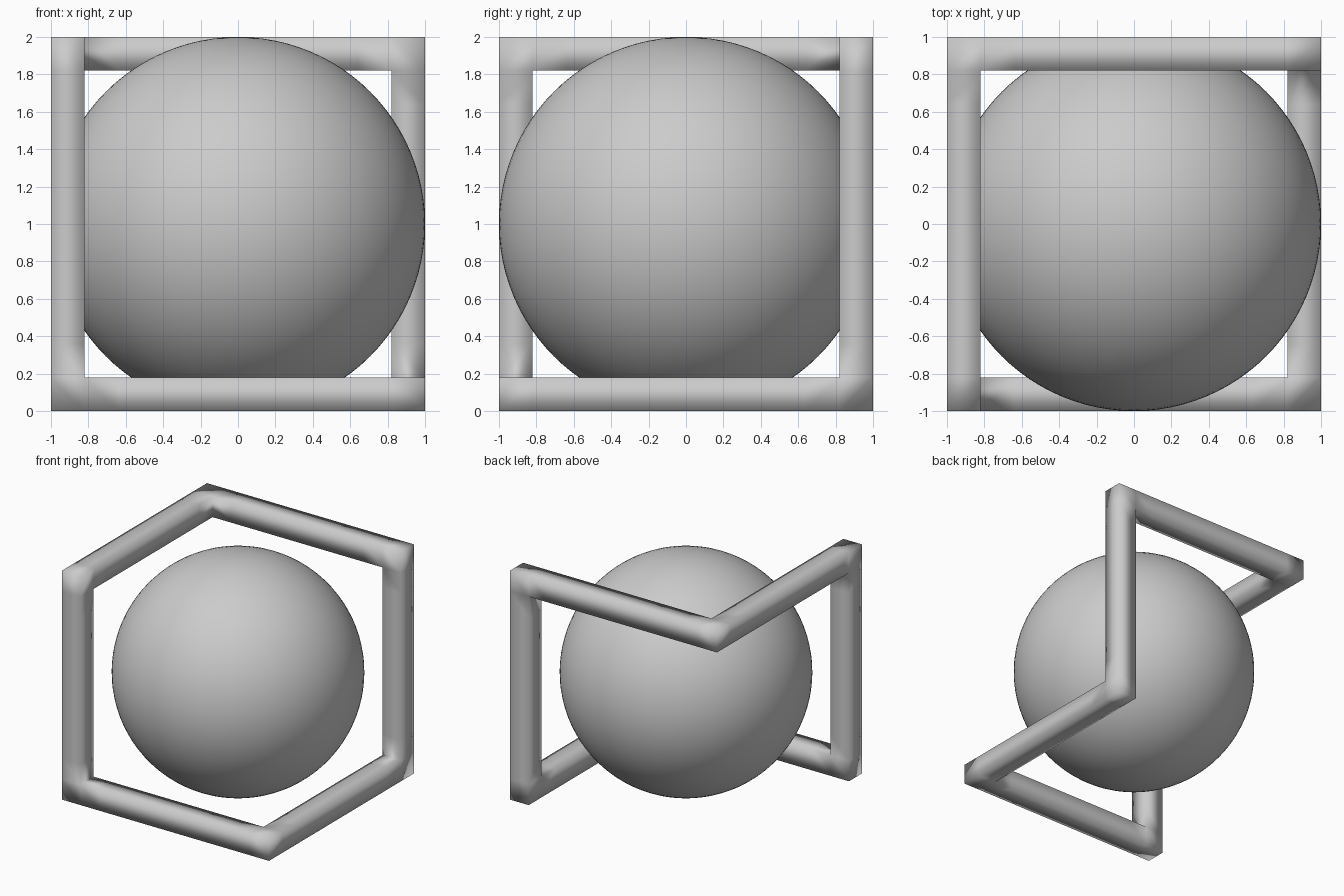
import bpy, bmesh
from itertools import product

if "Cube" in bpy.data.objects:
    bpy.data.objects.remove(bpy.data.objects["Cube"])

# Ball
bpy.ops.mesh.primitive_uv_sphere_add(segments=96, ring_count=48, radius=1, location=(0, 0, 1))
ball = bpy.context.object
ball.name = "ball"
bpy.ops.object.shade_smooth()

# Frame: square bars along six cube edges in a closed zigzag loop
T = 0.18
cuts = [-1, -1 + T, -1 + 2 * T, 1 - 2 * T, 1 - T, 1]   # support loops near each corner
E = len(cuts) - 2                                       # index of last cell
corners = [(0, 0, 0), (0, 0, E), (0, E, E), (E, E, E), (E, E, 0), (E, 0, 0)]

cells = set()
for a, b in zip(corners, corners[1:] + corners[:1]):
    spans = [range(min(p, q), max(p, q) + 1) for p, q in zip(a, b)]
    cells.update(product(*spans))

bm = bmesh.new()
verts = {}


def vert(key):
    if key not in verts:
        x, y, z = (cuts[i] for i in key)
        verts[key] = bm.verts.new((x, y, z + 1))
    return verts[key]


# Skin only the outer sides of the cells
for cell in sorted(cells):
    for axis, side in product(range(3), (0, 1)):
        neighbour = list(cell)
        neighbour[axis] += 2 * side - 1
        if tuple(neighbour) in cells:
            continue
        u, v = (axis + 1) % 3, (axis + 2) % 3
        loop = []
        for du, dv in ((0, 0), (1, 0), (1, 1), (0, 1)):
            key = list(cell)
            key[axis] += side
            key[u] += du
            key[v] += dv
            loop.append(vert(tuple(key)))
        face = bm.faces.new(loop if side else loop[::-1])
        face.smooth = True

mesh = bpy.data.meshes.new("hexagonal_frame")
bm.to_mesh(mesh)
bm.free()
frame = bpy.data.objects.new("hexagonal_frame", mesh)
bpy.context.collection.objects.link(frame)
